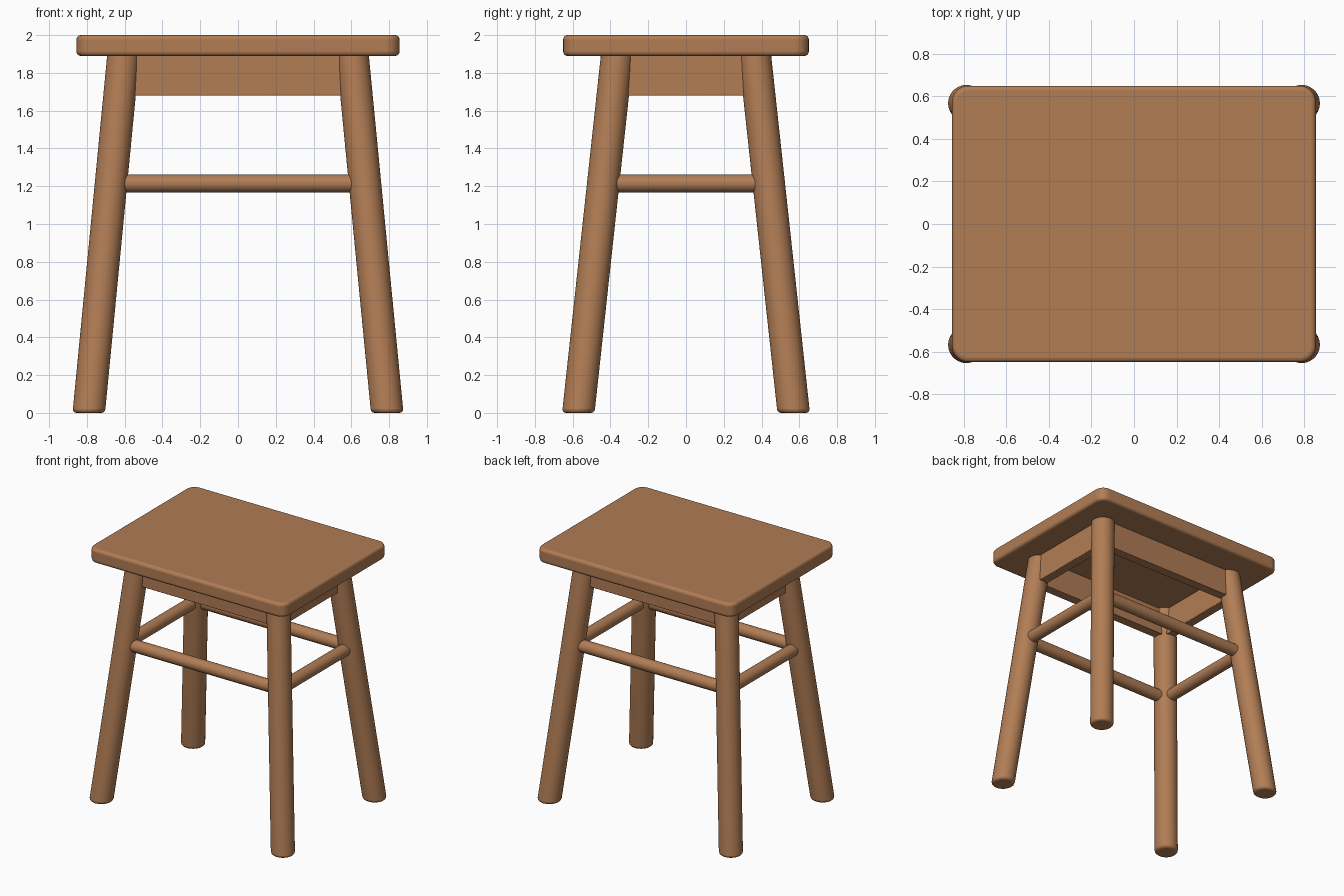
import bpy, bmesh, math
from mathutils import Vector, Matrix

cube = bpy.data.objects.get("Cube")
if cube:
    bpy.data.objects.remove(cube, do_unlink=True)

# Single warm wood colour
WOOD = (0.44, 0.205, 0.09, 1)
wood = bpy.data.materials.new("warm_wood")
wood.use_nodes = True
wood.diffuse_color = WOOD
shader = wood.node_tree.nodes["Principled BSDF"]
shader.inputs["Base Color"].default_value = WOOD
shader.inputs["Roughness"].default_value = 0.7

SEAT_BOTTOM = 1.89
FOOT = Vector((0.79, 0.57, 0))
TOP = Vector((0.605, 0.363, 1.91))
LEG_R = 0.086


def finish(bm, name, bevel=0, segments=3):
    bmesh.ops.recalc_face_normals(bm, faces=bm.faces)
    mesh = bpy.data.meshes.new(name)
    bm.to_mesh(mesh)
    bm.free()
    mesh.materials.append(wood)
    obj = bpy.data.objects.new(name, mesh)
    bpy.context.collection.objects.link(obj)
    if bevel:
        mod = obj.modifiers.new("rounded_edges", "BEVEL")
        mod.width, mod.segments = bevel, segments
        mod.limit_method, mod.angle_limit = "ANGLE", math.radians(50)
    bpy.ops.object.select_all(action="DESELECT")
    obj.select_set(True)
    bpy.context.view_layer.objects.active = obj
    bpy.ops.object.shade_smooth_by_angle(angle=math.radians(40))
    return obj


def box(name, size, centre, bevel):
    bm = bmesh.new()
    bmesh.ops.create_cube(bm, size=1, matrix=Matrix.Translation(centre) @ Matrix.Diagonal((*size, 1)))
    return finish(bm, name, bevel)


def rod(name, start, end, radius):
    bm = bmesh.new()
    axis = end - start
    place = Matrix.Translation((start + end) / 2) @ axis.to_track_quat("Z", "Y").to_matrix().to_4x4()
    bmesh.ops.create_cone(bm, cap_ends=True, segments=32, radius1=radius, radius2=radius,
                          depth=axis.length, matrix=place)
    return finish(bm, name)


def leg_centre(z):
    return FOOT.lerp(TOP, z / TOP.z)


# Seat: slab with rounded corners and softened rims
bm = bmesh.new()
bmesh.ops.create_cube(bm, size=1, matrix=Matrix.Translation((0, 0, 1.945)) @ Matrix.Diagonal((1.71, 1.3, 0.11, 1)))
uprights = [e for e in bm.edges if abs(e.verts[0].co.z - e.verts[1].co.z) > 0.05]
bmesh.ops.bevel(bm, geom=uprights, offset=0.075, segments=8, profile=0.5, affect="EDGES")
finish(bm, "seat", 0.022, 4)

# Splayed round legs with level feet
for x_name, sx in (("left", 1), ("right", -1)):
    for y_name, sy in (("front", -1), ("back", 1)):
        bm = bmesh.new()
        bmesh.ops.create_cone(bm, cap_ends=True, segments=40, radius1=LEG_R, radius2=LEG_R,
                              depth=TOP.z, matrix=Matrix.Translation((0, 0, TOP.z / 2)))
        for v in bm.verts:
            c = leg_centre(v.co.z)
            v.co.x += sx * c.x
            v.co.y += sy * c.y
        finish(bm, f"{y_name}_{x_name}_leg", 0.02)

# Apron boards and round stretchers between the legs
APRON_Z, APRON_H, APRON_T = 1.79, 0.22, 0.075
rail = leg_centre(1.215)
head = leg_centre(APRON_Z)
for name, s in (("front", -1), ("back", 1)):
    box(f"{name}_apron", (2 * head.x, APRON_T, APRON_H), (0, s * head.y, APRON_Z), 0.005)
    rod(f"{name}_stretcher", Vector((-rail.x, s * rail.y, rail.z)),
        Vector((rail.x, s * rail.y, rail.z)), 0.047)
for name, s in (("left", 1), ("right", -1)):
    box(f"{name}_apron", (APRON_T, 2 * head.y, APRON_H), (s * head.x, 0, APRON_Z), 0.005)
    rod(f"{name}_stretcher", Vector((s * rail.x, -rail.y, rail.z)),
        Vector((s * rail.x, rail.y, rail.z)), 0.047)
